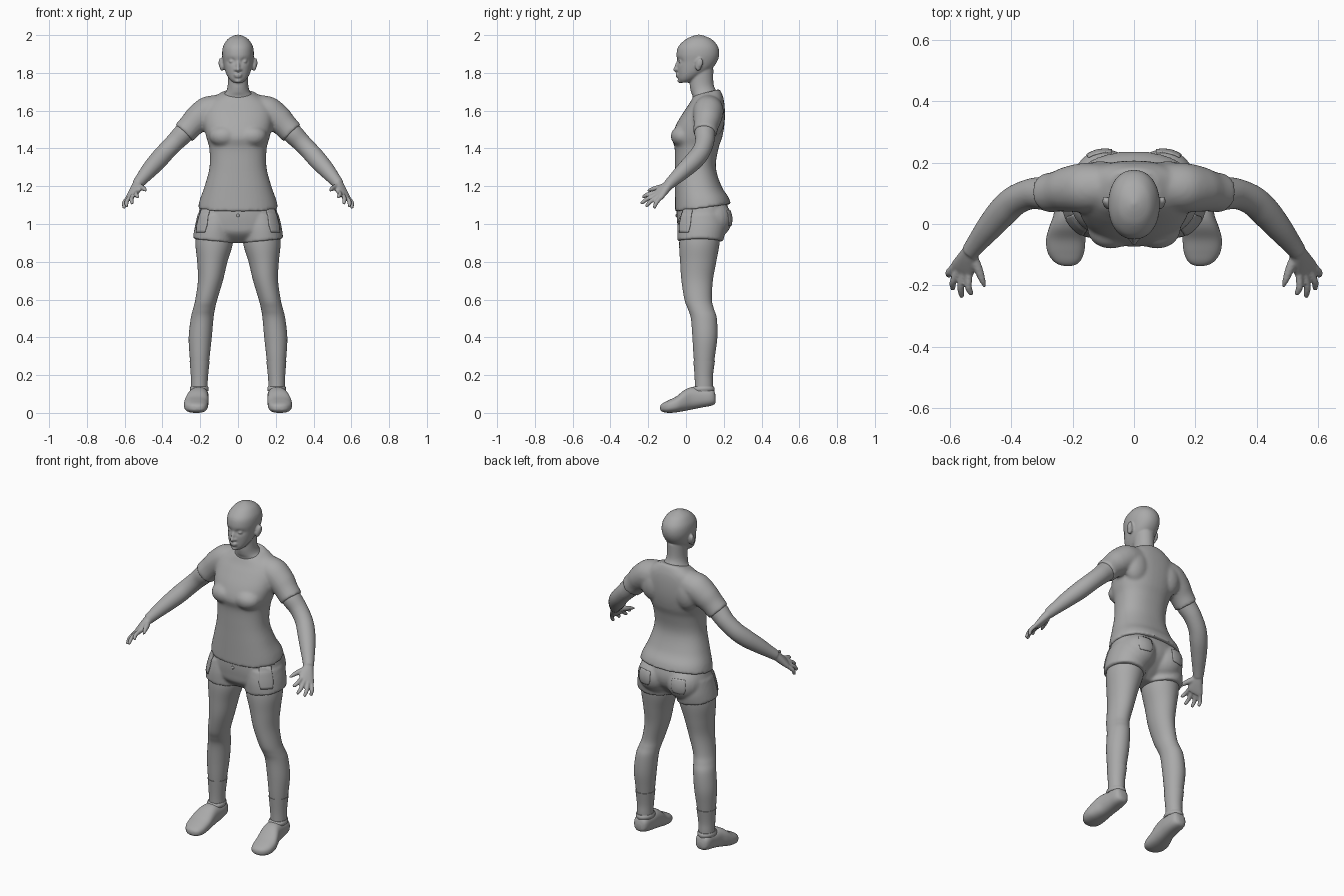
import bpy, bmesh, math
from mathutils import Vector, Matrix

grey = bpy.data.materials.new("plain grey")
grey.diffuse_color = (0.4, 0.4, 0.4, 1)


def loft(bm, rings, p=2.0, n=40, sub=5):
    """Capped skin over rings (centre, half axis u, half axis v), smoothly interpolated."""
    flat = [[*c, *u, *v] for c, u, v in rings]
    fine = []
    for i in range(len(flat) - 1):
        a, b, c, d = (flat[max(i - 1, 0)], flat[i], flat[i + 1],
                      flat[min(i + 2, len(flat) - 1)])
        for k in range(sub):
            t = k / sub
            fine.append([0.5 * (2 * q + (r - o) * t + (2 * o - 5 * q + 4 * r - s) * t * t
                                + (3 * q - o - 3 * r + s) * t ** 3)
                         for o, q, r, s in zip(a, b, c, d)])
    fine.append(flat[-1])
    loops = []
    for f in fine:
        c, u, v = Vector(f[:3]), Vector(f[3:6]), Vector(f[6:])
        loop = []
        for j in range(n):
            x, y = math.cos(math.tau * j / n), math.sin(math.tau * j / n)
            x = math.copysign(abs(x) ** (2 / p), x)
            y = math.copysign(abs(y) ** (2 / p), y)
            loop.append(bm.verts.new(c + u * x + v * y))
        loops.append(loop)
    for a, b in zip(loops, loops[1:]):
        for j in range(n):
            k = (j + 1) % n
            bm.faces.new((a[j], a[k], b[k], b[j]))
    bm.faces.new(loops[0])
    bm.faces.new(loops[-1])


def upright(bm, rows, p=2.0, tilt=0.0):
    """Rows of (z, centre x, half width, front y, back y[, tilt])."""
    rings = []
    for z, cx, w, yf, yb, *t in rows:
        h = (yb - yf) / 2
        rings.append(((cx, (yf + yb) / 2, z), (w, 0, 0), (0, h, h * (t[0] if t else tilt))))
    loft(bm, rings, p)


def limb(bm, pts, s=1, n=24):
    """Round tube through (x, y, z, radius)."""
    P = [Vector((x * s, y, z)) for x, y, z, r in pts]
    rings = []
    for i, c in enumerate(P):
        t = (P[min(i + 1, len(P) - 1)] - P[max(i - 1, 0)]).normalized()
        u = t.cross(Vector((0, 0, 1))).normalized()
        r = pts[i][3]
        rings.append((c, u * r, u.cross(t) * r))
    loft(bm, rings, n=n)


def ball(bm, c, r, rot=0.0):
    m = Matrix.Translation(c) @ Matrix.Rotation(rot, 4, 'X') @ Matrix.Diagonal((*r, 1))
    bmesh.ops.create_uvsphere(bm, u_segments=24, v_segments=16, radius=1, matrix=m)


def finish(bm, name, voxel=0, smooth=0, mirror=False):
    bmesh.ops.recalc_face_normals(bm, faces=bm.faces)
    me = bpy.data.meshes.new(name)
    bm.to_mesh(me)
    bm.free()
    me.materials.append(grey)
    ob = bpy.data.objects.new(name, me)
    bpy.context.collection.objects.link(ob)
    bpy.ops.object.select_all(action='DESELECT')
    ob.select_set(True)
    bpy.context.view_layer.objects.active = ob
    if voxel:
        me.shade_smooth()
        m = ob.modifiers.new("blend", 'REMESH')
        m.mode, m.voxel_size, m.use_smooth_shade = 'VOXEL', voxel, True
        m = ob.modifiers.new("soften", 'SMOOTH')
        m.factor, m.iterations = 0.5, smooth
    else:
        bpy.ops.object.shade_smooth_by_angle(angle=math.radians(50))
    if mirror:
        m = ob.modifiers.new("mirror", 'MIRROR')
        m.use_mirror_merge = False
    return ob


# Head and neck, with dented eye sockets and raised features
bm = bmesh.new()
upright(bm, [(1.748, 0, .024, -.03, .01), (1.765, 0, .044, -.04, .05), (1.79, 0, .060, -.043, .09),
             (1.82, 0, .071, -.046, .135), (1.86, 0, .079, -.047, .165), (1.90, 0, .084, -.050, .176),
             (1.94, 0, .079, -.040, .169), (1.975, 0, .058, -.005, .14), (1.993, 0, .032, .03, .105),
             (2.002, 0, .006, .06, .075)], 2.15)
for v in bm.verts:
    if v.co.y < 0.03:
        d = ((abs(v.co.x) - .034) / .02) ** 2 + ((v.co.z - 1.862) / .013) ** 2
        v.co.y += .013 * math.exp(-d)
upright(bm, [(1.62, 0, .10, .04, .18), (1.675, 0, .085, .035, .175), (1.70, 0, .064, .026, .163),
             (1.74, 0, .054, .020, .146), (1.82, 0, .055, .022, .145)])
ball(bm, (0, -.046, 1.835), (.010, .014, .034), -.3)
ball(bm, (0, -.052, 1.818), (.012, .017, .011))
ball(bm, (0, -.043, 1.791), (.024, .013, .006))
ball(bm, (0, -.041, 1.780), (.020, .013, .006))
ball(bm, (0, -.030, 1.758), (.020, .016, .012))
for s in (-1, 1):
    ball(bm, (s * .012, -.044, 1.817), (.009, .011, .008))
    ball(bm, (s * .033, -.028, 1.861), (.015, .012, .009))
    ball(bm, (s * .085, .068, 1.845), (.014, .019, .035), -.2)
    ball(bm, (s * .095, .074, 1.853), (.008, .016, .026), -.2)
finish(bm, "head_and_neck", .0055, 3)

# Shirt: torso, bust and both sleeves blended
bm = bmesh.new()
upright(bm, [(1.085, 0, .212, -.058, .238, .14), (1.13, 0, .202, -.058, .224, .1),
             (1.20, 0, .177, -.058, .188), (1.30, 0, .151, -.058, .158),
             (1.40, 0, .152, -.060, .172), (1.46, 0, .168, -.074, .192), (1.53, 0, .183, -.050, .204),
             (1.60, 0, .183, -.008, .206), (1.65, 0, .158, .020, .200, .1),
             (1.685, 0, .105, .035, .186, .2), (1.697, 0, .080, .040, .176, .25)], 2.3)
for s in (-1, 1):
    ball(bm, (s * .075, -.015, 1.465), (.078, .066, .058))
    limb(bm, [(.09, .12, 1.612, .075), (.16, .118, 1.594, .081), (.215, .113, 1.555, .074),
              (.25, .106, 1.52, .066), (.287, .10, 1.481, .064)], s)
    ball(bm, (s * .11, .145, 1.56), (.08, .06, .10))
finish(bm, "shirt", .009, 6)

# Shorts: hips, seat and leg openings blended
bm = bmesh.new()
upright(bm, [(1.13, 0, .19, -.045, .21), (1.06, 0, .208, -.050, .228), (1.0, 0, .218, -.046, .215),
             (.95, 0, .17, -.035, .17), (.90, 0, .06, .02, .11)], 2.3)
for s in (-1, 1):
    ball(bm, (s * .095, .138, 1.025), (.105, .106, .105))
    loft(bm, [((s * .115, .085, 1.05), (.10, 0, 0), (0, .12, 0)),
              ((s * .124, .082, .98), (.107, 0, .006), (0, .128, 0)),
              ((s * .131, .076, .91), (.109, 0, s * .012), (0, .122, 0))])
shorts = finish(bm, "shorts", .008, 5)

# Pocket patches following the shorts
for name, c, w, h, side in (("side_pocket", (.20, -.01, 1.02), .045, .065, Vector((.55, -.83, 0))),
                            ("back_pocket", (.115, .25, 1.035), .05, .05, Vector((.25, .97, 0)))):
    bm = bmesh.new()
    across = side.cross(Vector((0, 0, 1)))
    g = [[bm.verts.new(Vector(c) + across * (w * (i / 5 - 1) * (1 - .25 * max(0, 1 - j / 3)))
                       + Vector((0, 0, h * (j / 5 - 1)))) for i in range(11)] for j in range(11)]
    for j in range(10):
        for i in range(10):
            bm.faces.new((g[j][i], g[j][i + 1], g[j + 1][i + 1], g[j + 1][i]))
    ob = finish(bm, name)
    m = ob.modifiers.new("follow", 'SHRINKWRAP')
    m.target, m.offset, m.wrap_mode = shorts, .001, 'ABOVE_SURFACE'
    m = ob.modifiers.new("thickness", 'SOLIDIFY')
    m.thickness, m.offset = .005, 0
    ob.modifiers.new("mirror", 'MIRROR').use_mirror_merge = False

# Waist button and fly seam
bm = bmesh.new()
ball(bm, (0, -.050, 1.045), (.009, .006, .009))
finish(bm, "waist_button")

# Arms with hands and fingers
bm = bmesh.new()
limb(bm, [(.22, .11, 1.55, .054), (.285, .10, 1.483, .055), (.335, .098, 1.432, .050),
          (.385, .078, 1.380, .049), (.425, .042, 1.335, .049), (.47, -.010, 1.285, .043),
          (.51, -.060, 1.238, .034), (.533, -.09, 1.210, .029)])
index, pinky = Vector((.537, -.172, 1.158)), Vector((.590, -.142, 1.128))
wrist, knuckle = Vector((.530, -.085, 1.214)), (index + pinky) / 2
wide = (pinky - index) / 2
thin = wide.cross(knuckle - wrist).normalized()
loft(bm, [(wrist, wide * .80, thin * .024), (wrist.lerp(knuckle, .4), wide * 1.05, thin * .022),
          (wrist.lerp(knuckle, .8), wide * 1.3, thin * .017), (knuckle, wide * 1.25, thin * .012)], 2.3)
tips = ((.530, -.232, 1.142), (.562, -.240, 1.108), (.592, -.215, 1.092), (.604, -.170, 1.082))
for i, tip in enumerate(tips):
    a, b = index.lerp(pinky, i / 3), Vector(tip)
    bend = a.lerp(b, .5) + Vector((.006, -.002, .006))
    limb(bm, [(*a.lerp(wrist, .2), .012), (*bend, .0115), (*a.lerp(b, .9), .009), (*b, .004)], n=16)
limb(bm, [(.528, -.105, 1.200, .018), (.508, -.145, 1.192, .015), (.495, -.180, 1.184, .011),
          (.486, -.205, 1.175, .005)], n=16)
finish(bm, "arm_and_hand", .005, 3, True)

# Legs
bm = bmesh.new()
upright(bm, [(1.0, .120, .092, -.025, .185), (.90, .126, .099, -.036, .178), (.80, .136, .080, -.031, .160),
             (.70, .146, .066, -.024, .142), (.60, .168, .058, -.008, .137), (.55, .180, .058, .010, .148),
             (.50, .190, .060, .026, .163), (.40, .200, .061, .034, .166), (.30, .203, .053, .040, .153),
             (.20, .204, .043, .048, .140), (.09, .205, .041, .050, .140)])
finish(bm, "leg", mirror=True)

# Socks
bm = bmesh.new()
upright(bm, [(.275, .203, .053, .039, .153), (.20, .204, .046, .045, .143), (.15, .205, .044, .047, .143),
             (.09, .205, .044, .047, .143)])
finish(bm, "sock", mirror=True)

# Shoes: sections swept from heel to toe
bm = bmesh.new()
rows = [(.157, .205, .018, .055, .09), (.148, .205, .036, .044, .118), (.125, .205, .046, .036, .132),
        (.08, .205, .050, .028, .132), (.03, .209, .053, .018, .136), (-.01, .216, .060, .010, .120),
        (-.05, .222, .064, .003, .088), (-.09, .222, .060, .0, .068), (-.118, .219, .046, .004, .054),
        (-.132, .217, .028, .011, .043), (-.137, .216, .008, .020, .032)]
loft(bm, [((cx, y, (zb + zt) / 2), (w, 0, 0), (0, 0, (zt - zb) / 2)) for y, cx, w, zb, zt in rows], 2.5)
finish(bm, "shoe", mirror=True)

# Rolled rim around each shoe opening
bm = bmesh.new()
upright(bm, [(.115, .205, .047, .030, .150), (.128, .205, .050, .030, .152), (.140, .205, .046, .040, .147)])
finish(bm, "shoe_collar", mirror=True)
